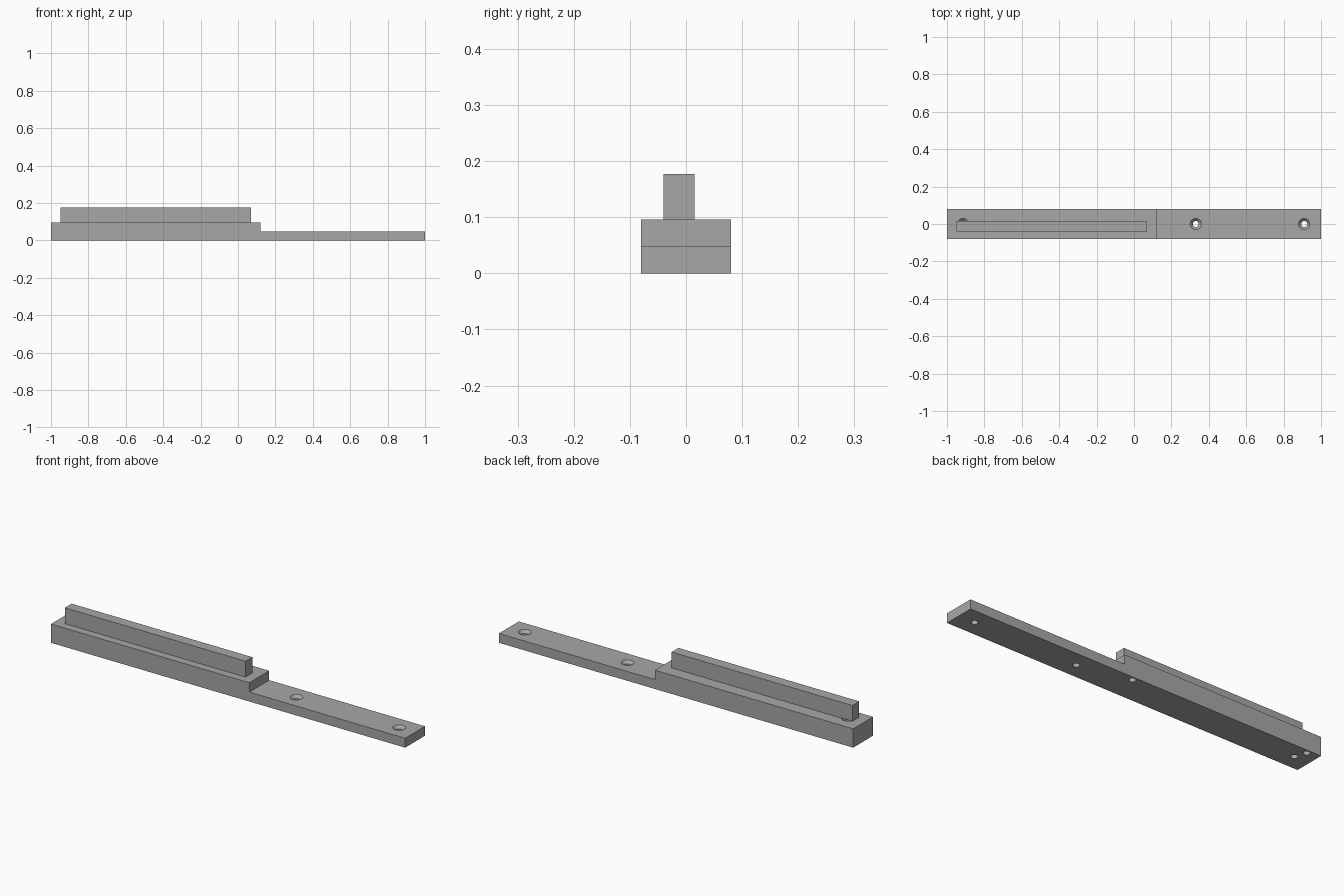
import bpy, bmesh
from mathutils import Vector

cube = bpy.data.objects.get("Cube")
if cube:
    bpy.data.objects.remove(cube, do_unlink=True)

grey = bpy.data.materials.new("plain_grey")
grey.use_nodes = True
colour = (0.39, 0.39, 0.39, 1)
grey.diffuse_color = colour
grey.node_tree.nodes["Principled BSDF"].inputs["Base Color"].default_value = colour

HALF_WIDTH, PLATE_TOP, BLOCK_TOP, RAIL_TOP, STEP_X = 0.08, 0.048, 0.096, 0.177, 0.12


def finish(bm, name):
    bmesh.ops.recalc_face_normals(bm, faces=bm.faces)
    mesh = bpy.data.meshes.new(name)
    bm.to_mesh(mesh)
    bm.free()
    mesh.materials.append(grey)
    obj = bpy.data.objects.new(name, mesh)
    bpy.context.collection.objects.link(obj)
    return obj


def extrude_profile(name, points, y0, y1):
    """Extrude an x-z outline along y."""
    bm = bmesh.new()
    face = bm.faces.new([bm.verts.new((x, y0, z)) for x, z in points])
    out = bmesh.ops.extrude_face_region(bm, geom=[face])
    verts = [g for g in out["geom"] if isinstance(g, bmesh.types.BMVert)]
    bmesh.ops.translate(bm, verts=verts, vec=(0, y1 - y0, 0))
    return finish(bm, name)


def turned_cutter(name, x, y, profile, sides=32):
    """Stack rings of (radius, z) into a closed round cutter."""
    bm = bmesh.new()
    rings = []
    for radius, z in profile:
        ring = bmesh.ops.create_circle(bm, segments=sides, radius=radius)["verts"]
        bmesh.ops.translate(bm, verts=ring, vec=Vector((x, y, z)))
        rings.append(ring)
    for low, high in zip(rings, rings[1:]):
        for i in range(sides):
            j = (i + 1) % sides
            bm.faces.new((low[i], low[j], high[j], high[i]))
    bm.faces.new(rings[0])
    bm.faces.new(rings[-1])
    obj = finish(bm, name)
    obj.hide_render = True
    return obj


def cut(target, cutter):
    mod = target.modifiers.new("hole", "BOOLEAN")
    mod.operation, mod.solver, mod.object = "DIFFERENCE", "EXACT", cutter
    bpy.context.view_layer.objects.active = target
    bpy.ops.object.modifier_apply(modifier=mod.name)
    bpy.data.objects.remove(cutter, do_unlink=True)


# Stepped base bar
base = extrude_profile("stepped_base", [
    (-1, 0), (1, 0), (1, PLATE_TOP), (STEP_X, PLATE_TOP),
    (STEP_X, BLOCK_TOP), (-1, BLOCK_TOP)], -HALF_WIDTH, HALF_WIDTH)

# Countersunk screw holes through the bar
SCREW, HEAD = 0.016, 0.03
for x, top in ((0.91, PLATE_TOP), (0.33, PLATE_TOP), (-0.914, BLOCK_TOP)):
    sink = top - (HEAD - SCREW)
    cut(base, turned_cutter("screw_cutter", x, 0, [
        (SCREW, -0.02), (SCREW, sink), (HEAD, top), (HEAD, top + 0.02)]))

# Blind pin holes underneath, near the back edge
for x in (0.059, -0.935):
    cut(base, turned_cutter("pin_cutter", x, 0.058, [(SCREW, -0.02), (SCREW, 0.05)]))

# Raised rail
rail = extrude_profile("raised_rail", [
    (-0.95, BLOCK_TOP), (0.07, BLOCK_TOP), (0.07, RAIL_TOP), (-0.95, RAIL_TOP)],
    -0.04, 0.015)

# Smooth hole walls, sharp block edges
for obj in (base, rail):
    bpy.ops.object.select_all(action="DESELECT")
    obj.select_set(True)
    bpy.context.view_layer.objects.active = obj
    bpy.ops.object.shade_smooth_by_angle(angle=0.5)
